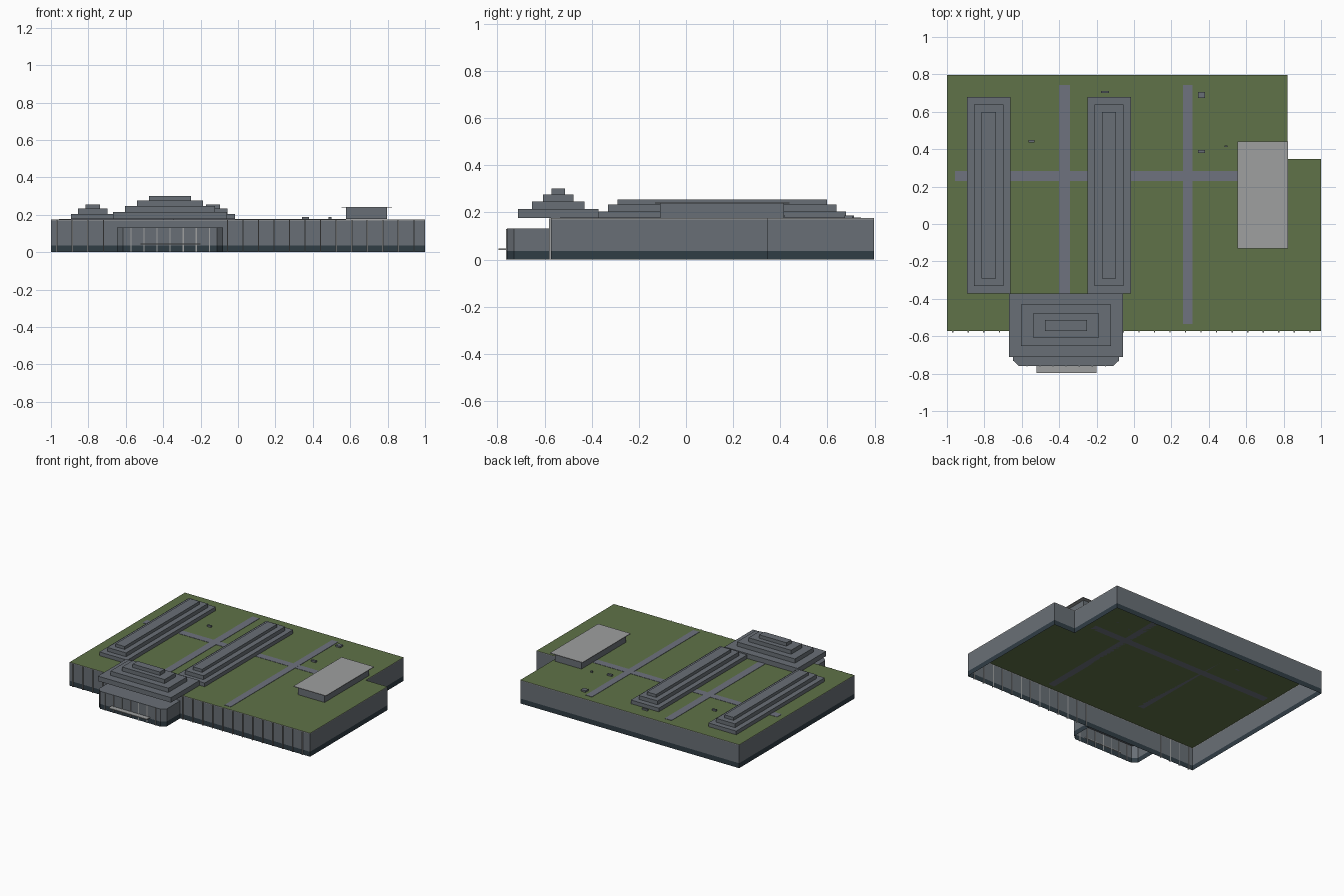
import bpy
import bmesh

cube = bpy.data.objects.get("Cube")
if cube:
    bpy.data.objects.remove(cube, do_unlink=True)


def material(name, r, g, b):
    m = bpy.data.materials.new(name)
    m.use_nodes = True
    m.diffuse_color = (r, g, b, 1)
    m.node_tree.nodes["Principled BSDF"].inputs["Base Color"].default_value = (r, g, b, 1)
    return m


GRASS = material("grass green", 0.115, 0.168, 0.065)
WALL = material("slate grey", 0.141, 0.159, 0.181)
PATH = material("path grey", 0.156, 0.171, 0.209)
BASE = material("dark plinth", 0.030, 0.047, 0.060)
LIGHT = material("light grey", 0.342, 0.352, 0.352)

ROOF = 0.176
PLINTH = 0.037


def finish(name, bm, mats):
    mesh = bpy.data.meshes.new(name)
    bm.to_mesh(mesh)
    bm.free()
    for m in mats:
        mesh.materials.append(m)
    obj = bpy.data.objects.new(name, mesh)
    bpy.context.collection.objects.link(obj)
    return obj


def add_box(bm, x0, x1, y0, y1, z0, z1):
    verts = bmesh.ops.create_cube(bm, size=1)["verts"]
    for v in verts:
        v.co.x = x1 if v.co.x > 0 else x0
        v.co.y = y1 if v.co.y > 0 else y0
        v.co.z = z1 if v.co.z > 0 else z0


def box(name, mat, *bounds):
    bm = bmesh.new()
    add_box(bm, *bounds)
    return finish(name, bm, [mat])


def shell(name, outline, levels, mats):
    """Thin walls in stacked bands, closed on top with the last material."""
    bm = bmesh.new()
    rings = [[bm.verts.new((x, y, z)) for x, y in outline] for z in levels]
    n = len(outline)
    for band, (low, high) in enumerate(zip(rings, rings[1:])):
        for i in range(n):
            j = (i + 1) % n
            f = bm.faces.new((low[i], low[j], high[j], high[i]))
            f.material_index = band
    bm.faces.new(rings[-1]).material_index = len(mats) - 1
    return finish(name, bm, mats)


def fins(name, xs, y0, y1, z1):
    bm = bmesh.new()
    for x in xs:
        add_box(bm, x - 0.003, x + 0.003, y0, y1, 0, z1)
    return finish(name, bm, [LIGHT])


def stepped_roof(name, cx, cy, tiers):
    """Stack of shrinking tiers given as half width, half depth, top height."""
    bm = bmesh.new()
    z = ROOF + 0.001
    for hx, hy, top in tiers:
        add_box(bm, cx - hx, cx + hx, cy - hy, cy + hy, z, top)
        z = top
    return finish(name, bm, [WALL])


# Main building: open underneath, lawn on top, notched back corner
shell("main_building",
      [(-1, -0.572), (1, -0.572), (1, 0.347), (0.82, 0.347), (0.82, 0.797), (-1, 0.797)],
      [0, PLINTH, 0.171, ROOF], [BASE, WALL, LIGHT, GRASS])

# Entrance hall with clipped front corners
shell("entrance_hall",
      [(-0.647, -0.572), (-0.647, -0.73), (-0.615, -0.759),
       (-0.112, -0.759), (-0.08, -0.73), (-0.08, -0.572)],
      [0, PLINTH, 0.132], [BASE, WALL, WALL])
box("entrance_ledge", LIGHT, -0.52, -0.2, -0.796, -0.755, 0.041, 0.047)

# Vertical fins on the front walls
front_xs = [-0.969 + 0.083 * k for k in range(24)]
fins("front_fins", [x for x in front_xs if not -0.65 < x < -0.08], -0.581, -0.569, 0.174)
fins("entrance_fins", [-0.573 + 0.07 * k for k in range(7)], -0.763, -0.756, 0.13)

# Stepped roofs
stepped_roof("entrance_roof", -0.363, -0.542,
             [(0.304, 0.17, 0.214), (0.241, 0.111, 0.246),
              (0.177, 0.064, 0.276), (0.113, 0.029, 0.302)])
for side, cx in (("right", -0.777), ("left", -0.133)):
    stepped_roof(side + "_long_roof", cx, 0.154,
                 [(0.116, 0.525, 0.205), (0.078, 0.485, 0.234), (0.038, 0.445, 0.256)])

# Roof pavilion with an overhanging slab
box("pavilion", WALL, 0.578, 0.797, -0.11, 0.415, ROOF + 0.001, 0.238)
box("pavilion_slab", LIGHT, 0.553, 0.823, -0.132, 0.44, 0.238, 0.243)

# Paths across the lawn
box("cross_path", PATH, -0.957, 0.578, 0.23, 0.284, ROOF, ROOF + 0.002)
box("right_path", PATH, -0.4, -0.343, -0.374, 0.743, ROOF, ROOF + 0.0025)
box("left_path", PATH, 0.262, 0.314, -0.535, 0.743, ROOF, ROOF + 0.0025)

# Small rooftop vents
for i, (x, y, w, d) in enumerate([(-0.155, 0.706, 0.045, 0.012), (-0.547, 0.443, 0.032, 0.013),
                                  (0.36, 0.69, 0.038, 0.034), (0.36, 0.388, 0.038, 0.016),
                                  (0.492, 0.416, 0.014, 0.01)]):
    box(f"roof_vent_{i + 1}", WALL, x - w / 2, x + w / 2, y - d / 2, y + d / 2, ROOF, 0.188)
